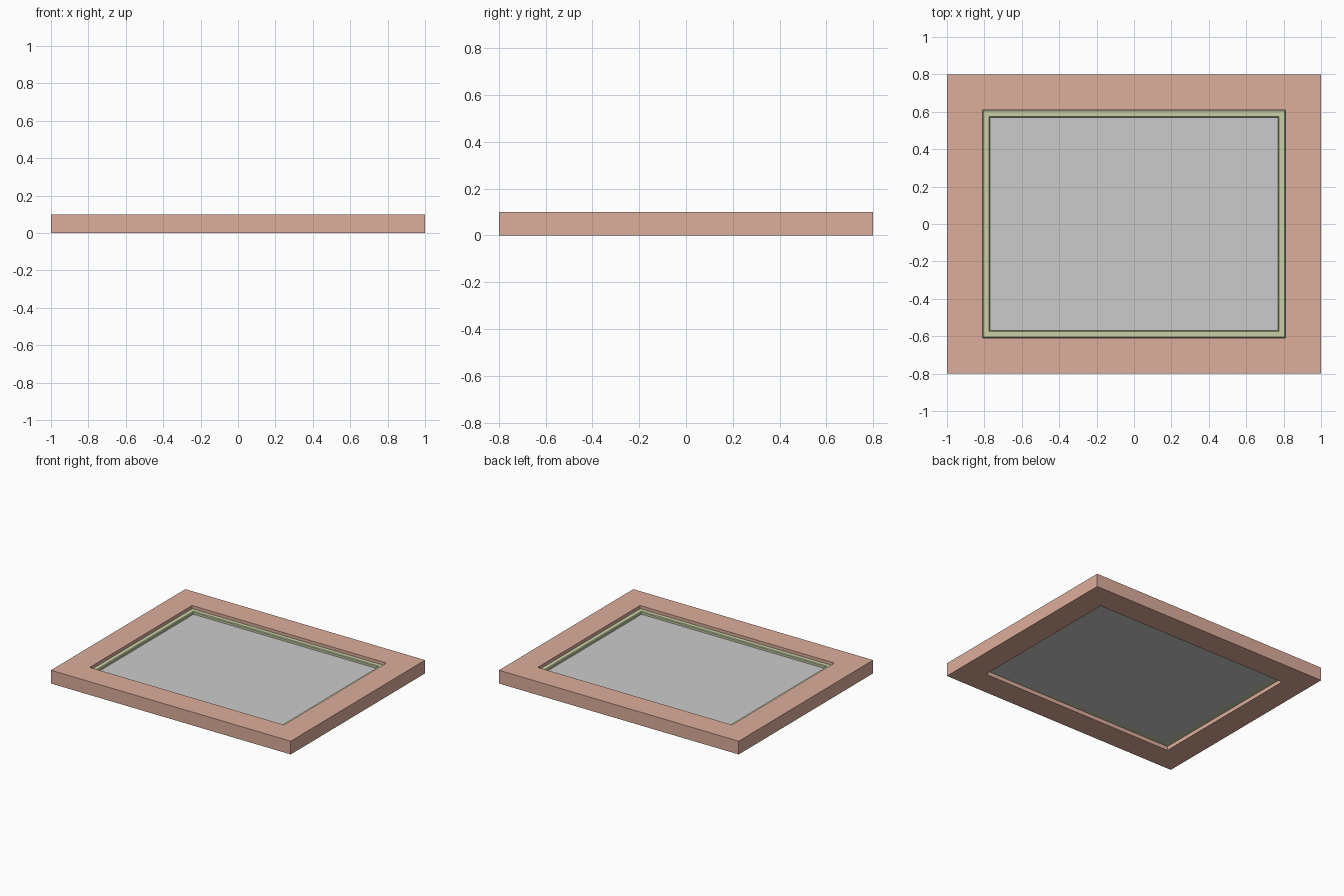
import bpy, bmesh

if "Cube" in bpy.data.objects:
    bpy.data.objects.remove(bpy.data.objects["Cube"])


def material(name, color):
    m = bpy.data.materials.new(name)
    m.diffuse_color = (*color, 1)
    m.use_nodes = True
    m.node_tree.nodes["Principled BSDF"].inputs["Base Color"].default_value = m.diffuse_color
    return m


def finish(name, bm, mat=None):
    bmesh.ops.recalc_face_normals(bm, faces=bm.faces)
    me = bpy.data.meshes.new(name)
    bm.to_mesh(me)
    bm.free()
    ob = bpy.data.objects.new(name, me)
    bpy.context.collection.objects.link(ob)
    if mat:
        me.materials.append(mat)
    return ob


def ring(name, profile, mat):
    """Sweep a closed profile of (half x, half y, z) around a rectangle."""
    bm = bmesh.new()
    loops = [[bm.verts.new((sx * x, sy * y, z))
              for sx, sy in ((-1, -1), (1, -1), (1, 1), (-1, 1))]
             for x, y, z in profile]
    for a, b in zip(loops, loops[1:] + loops[:1]):
        for i in range(4):
            j = (i + 1) % 4
            bm.faces.new((a[i], a[j], b[j], b[i]))
    return finish(name, bm, mat)


wood = material("wood", (0.72, 0.42, 0.33))
trim = material("trim", (0.58, 0.63, 0.38))

# Outer frame
ring("frame", [(1, .8, 0), (1, .8, .1), (.81, .61, .1), (.81, .61, 0)], wood)

# Recessed inner lip with softened edges
b = .005
ring("inner_lip", [(.81, .61, .03), (.81, .61, .08 - b), (.81 - b, .61 - b, .08),
                   (.77 + b, .57 + b, .08), (.77, .57, .08 - b), (.77, .57, .03)], trim)

# Backing panel
bm = bmesh.new()
bmesh.ops.create_cube(bm, size=1)
for v in bm.verts:
    v.co = (v.co.x * 1.62, v.co.y * 1.22, .045 + v.co.z * .03)
finish("panel", bm)
